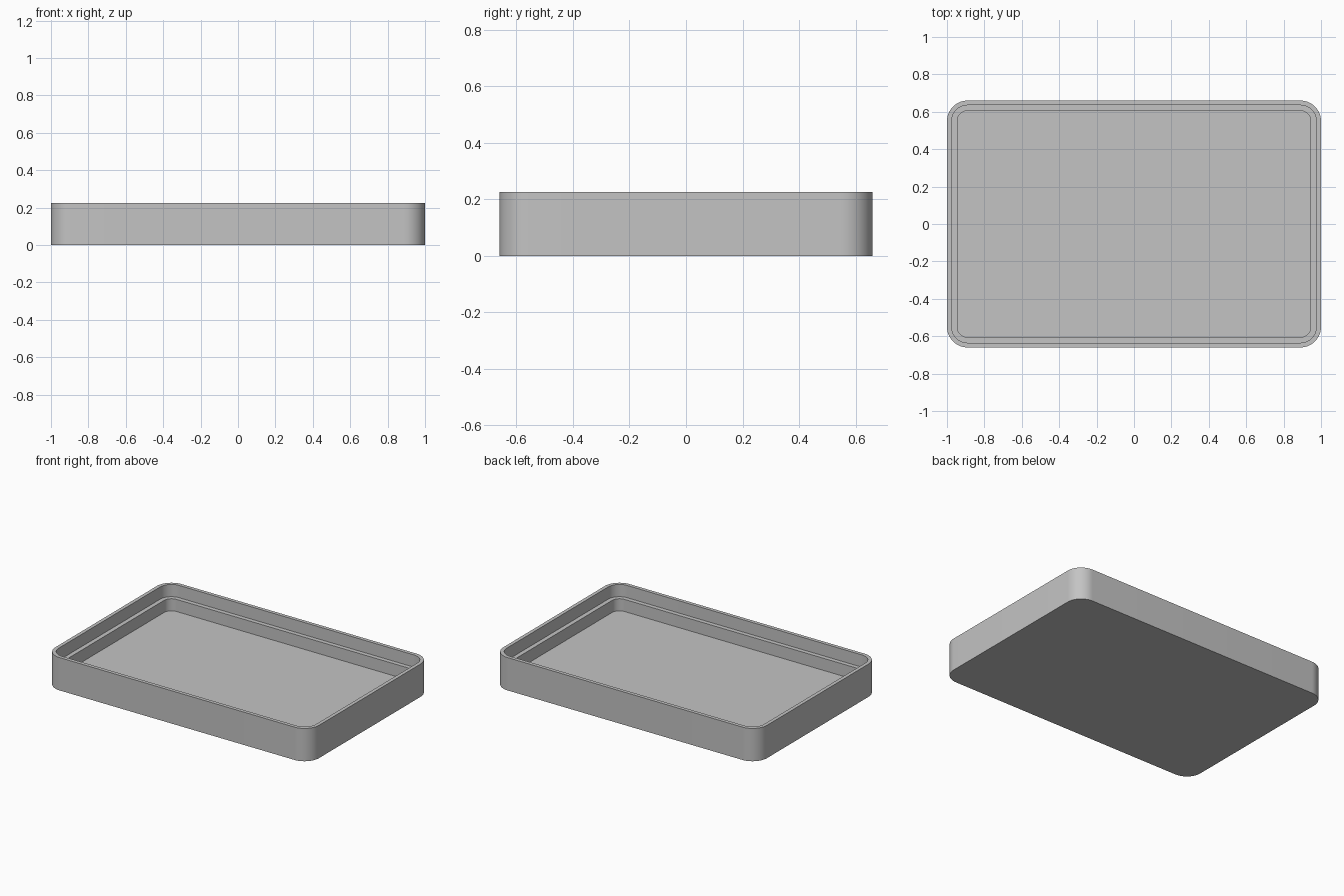
import bpy
import bmesh
import math

# Remove the default cube
cube = bpy.data.objects.get("Cube")
if cube:
    bpy.data.objects.remove(cube, do_unlink=True)

HALF_X, HALF_Y, HEIGHT, RADIUS = 1.0, 0.66, 0.225, 0.11
RIM, WALL = 0.025, 0.055        # thickness above and below the inner ledge
LEDGE_Z, FLOOR_Z = 0.141, 0.058
CORNER_STEPS = 16

# Plain grey material
grey = bpy.data.materials.new("grey")
grey.use_nodes = True
colour = (0.55, 0.55, 0.55, 1)
grey.diffuse_color = colour
grey.node_tree.nodes["Principled BSDF"].inputs["Base Color"].default_value = colour


def rounded_loop(bm, inset, z):
    """Rounded rectangle with corners concentric to the outer wall."""
    r = RADIUS - inset
    verts = []
    for corner, (sx, sy) in enumerate([(1, 1), (-1, 1), (-1, -1), (1, -1)]):
        for i in range(CORNER_STEPS + 1):
            a = (corner + i / CORNER_STEPS) * math.pi / 2
            verts.append(bm.verts.new((sx * (HALF_X - RADIUS) + r * math.cos(a),
                                       sy * (HALF_Y - RADIUS) + r * math.sin(a), z)))
    return verts


# Tray: outer wall, rim, upper inner wall, ledge, lower inner wall, floor
profile = [(0, 0), (0, HEIGHT), (RIM, HEIGHT), (RIM, LEDGE_Z),
           (WALL, LEDGE_Z), (WALL, FLOOR_Z)]
bm = bmesh.new()
loops = [rounded_loop(bm, inset, z) for inset, z in profile]
for low, high in zip(loops, loops[1:]):
    for i in range(len(low)):
        j = (i + 1) % len(low)
        bm.faces.new((low[i], low[j], high[j], high[i]))
bm.faces.new(list(reversed(loops[0])))   # underside
bm.faces.new(loops[-1])                  # floor
bmesh.ops.recalc_face_normals(bm, faces=bm.faces)

mesh = bpy.data.meshes.new("tray")
bm.to_mesh(mesh)
bm.free()
mesh.materials.append(grey)
tray = bpy.data.objects.new("tray", mesh)
bpy.context.collection.objects.link(tray)

# Smooth corners, sharp rims
bpy.ops.object.select_all(action="DESELECT")
tray.select_set(True)
bpy.context.view_layer.objects.active = tray
bpy.ops.object.shade_smooth_by_angle(angle=math.radians(30))
